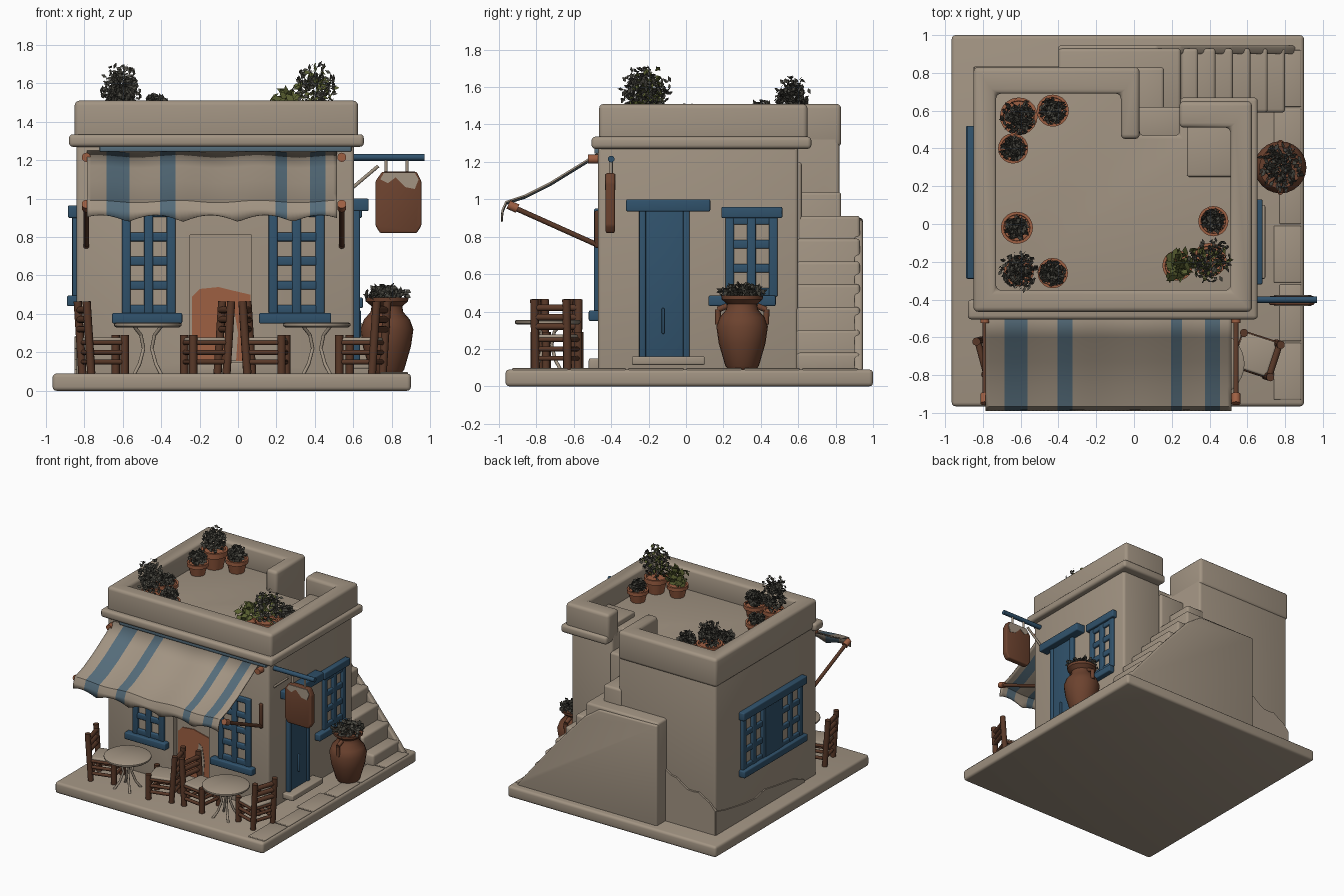
import bpy, bmesh, math, random
from mathutils import Vector, Matrix

random.seed(4)
if "Cube" in bpy.data.objects:
    bpy.data.objects.remove(bpy.data.objects["Cube"])
made = []


def material(name, *rgb):
    m = bpy.data.materials.new(name)
    m.use_nodes = True
    m.diffuse_color = (*rgb, 1)
    m.node_tree.nodes["Principled BSDF"].inputs["Base Color"].default_value = (*rgb, 1)
    return m


PLASTER = material("plaster", .36, .295, .225)
BLUE = material("blue paint", .03, .085, .15)
STRIPE = material("faded blue cloth", .09, .15, .195)
CLAY = material("terracotta", .34, .115, .055)
URN = material("dark clay", .15, .055, .028)
WOOD = material("brown wood", .1, .04, .021)
FOLIAGE = material("dry foliage", .065, .062, .05)
LEAF = material("green leaf", .1, .115, .03)


def finish(name, bm, *mats):
    bmesh.ops.recalc_face_normals(bm, faces=bm.faces)
    mesh = bpy.data.meshes.new(name)
    bm.to_mesh(mesh)
    bm.free()
    for m in mats:
        mesh.materials.append(m)
    ob = bpy.data.objects.new(name, mesh)
    bpy.context.collection.objects.link(ob)
    made.append(ob)
    return ob


def prism(name, pts, lo, hi, mat, axis="z", bevel=.012):
    """Extrude an outline along an axis and round its edges."""
    put = {"z": lambda a, b, c: (a, b, c), "y": lambda a, b, c: (a, c, b),
           "x": lambda a, b, c: (c, a, b)}[axis]
    bm = bmesh.new()
    low, high = [[bm.verts.new(put(a, b, c)) for a, b in pts] for c in (lo, hi)]
    bm.faces.new(low)
    bm.faces.new(high)
    for i in range(len(pts)):
        j = (i + 1) % len(pts)
        bm.faces.new((low[i], low[j], high[j], high[i]))
    bmesh.ops.recalc_face_normals(bm, faces=bm.faces)
    if bevel:
        bmesh.ops.bevel(bm, geom=bm.edges[:], offset=bevel, segments=3, profile=.5,
                        affect="EDGES", clamp_overlap=True)
    return finish(name, bm, mat)


def box(name, x0, x1, y0, y1, z0, z1, mat, bevel=.012):
    return prism(name, [(x0, y0), (x1, y0), (x1, y1), (x0, y1)], z0, z1, mat, "z", bevel)


def rod(bm, a, b, r, sides=10):
    a, b = Vector(a), Vector(b)
    turn = (b - a).to_track_quat("Z", "Y").to_matrix().to_4x4()
    bmesh.ops.create_cone(bm, cap_ends=True, segments=sides, radius1=r, radius2=r,
                          depth=(b - a).length, matrix=Matrix.Translation((a + b) / 2) @ turn)


def rods(name, mat, r, *paths):
    bm = bmesh.new()
    for path in paths:
        for a, b in zip(path, path[1:]):
            rod(bm, a, b, r)
    return finish(name, bm, mat)


def lathe(name, x, y, z, profile, mat, sides=24):
    bm = bmesh.new()
    rings = [[bm.verts.new((x + r * math.cos(t * math.tau / sides),
                            y + r * math.sin(t * math.tau / sides), z + h))
              for t in range(sides)] for r, h in profile]
    for a, b in zip(rings, rings[1:]):
        for t in range(sides):
            u = (t + 1) % sides
            bm.faces.new((a[t], a[u], b[u], b[t]))
    bm.faces.new(rings[0])
    bm.faces.new(rings[-1])
    return finish(name, bm, mat)


def bush(name, centre, r, h, mats, count=260, size=.02):
    """Loose ball of small diamond leaves."""
    bm = bmesh.new()
    for i in range(count):
        d = Vector([random.gauss(0, 1) for _ in range(3)]).normalized()
        d *= random.uniform(.35, 1)
        c = Vector(centre) + Vector((d.x * r, d.y * r, d.z * h))
        a = Vector([random.gauss(0, 1) for _ in range(3)]).normalized() * size
        b = a.orthogonal() * .5
        f = bm.faces.new([bm.verts.new(c + v) for v in (a, b, -a, -b)])
        f.material_index = i % len(mats)
    return finish(name, bm, *mats)


# Ground slab and paving
box("base_slab", -.965, .9, -.965, 1, 0, .09, PLASTER, .02)
for i in range(6):
    y = -.93 + i * .31
    box("paving_slab", .74 + .03 * (i % 2), .885, y, y + .3, .07, .097, PLASTER, .006)

# House body with the door recess cut in
body = prism("house_body", [(-.84, -.47), (.605, -.47), (.605, .6), (.24, .6), (.24, .47),
                            (.03, .47), (.03, .82), (-.84, .82)], .07, 1.34, PLASTER, bevel=.02)
cutter = box("door_cutter", -.25, .07, -.6, -.42, .15, .81, PLASTER, 0)
cut = body.modifiers.new("recess", "BOOLEAN")
cut.operation, cut.object, cut.solver = "DIFFERENCE", cutter, "EXACT"
bpy.context.view_layer.objects.active = body
bpy.ops.object.modifier_apply(modifier="recess")
made.remove(cutter)
bpy.data.objects.remove(cutter)
prism("front_door_paint", [(-.24, .155), (.065, .155), (.065, .5), (-.02, .52), (-.1, .54),
                           (-.2, .53), (-.24, .49)], -.427, -.418, CLAY, "y", 0)
prism("front_door_bare_patch", [(-.06, .155), (-.01, .155), (0, .3), (-.02, .42), (-.05, .44),
                                (-.07, .3)], -.43, -.426, PLASTER, "y", 0)
box("front_door_step", -.27, .09, -.52, -.44, .08, .15, PLASTER)

# Parapet, cornice and roof bench
prism("parapet", [(.24, .65), (.625, .65), (.625, -.465), (-.85, -.465), (-.85, .83),
                  (.03, .83), (.03, .45), (-.07, .45), (-.07, .69), (-.73, .69), (-.73, -.35),
                  (.51, -.35), (.51, .51), (.24, .51)], 1.28, 1.51, PLASTER, bevel=.025)
prism("cornice", [(-.88, -.505), (.655, -.505), (.655, .67), (.245, .67), (.245, .55),
                  (.55, .55), (.55, -.4), (-.88, -.4)], 1.27, 1.335, PLASTER, bevel=.02)
box("roof_bench", .28, .53, .25, .53, 1.3, 1.38, PLASTER)

# Outside stair, landing and turning steps
for i in range(7):
    end = .25 if i < 6 else -.4
    box("stair_step", min(end, .71 - .092 * i), .8 - .092 * i, .59, .93,
        .07, .18 + .122 * i, PLASTER, .018)
box("landing_step", .0, .16, .5, .83, .5, 1.04, PLASTER, .018)
box("top_step", .0, .25, .45, .62, .5, 1.2, PLASTER, .018)
prism("stair_side_wall", [(-.4, .08), (.86, .08), (.8, .16), (.52, .5), (.25, .8), (.12, .89),
                          (-.4, .9)], .9, .945, PLASTER, "y", .012)

# Ragged plaster skirts on back and left walls
n = 9
for name, axis, lo, hi, a, b, h0, h1 in (("back_plaster", "y", .81, .835, -.4, -.845, .52, .3),
                                         ("left_plaster", "x", -.85, -.83, .83, -.3, .28, .13)):
    top = [(a + (b - a) * i / n, h0 + (h1 - h0) * i / n + random.uniform(-.03, .03))
           for i in range(n + 1)]
    prism(name, [(b, .08), (a, .08)] + top, lo, hi, PLASTER, axis, 0)


# Joinery placed on a wall: u along it, o outwards from it
def wall_box(name, side, u0, u1, z0, z1, o, mat=BLUE, bevel=.008):
    if side == "front":
        return box(name, u0, u1, -.47 - o, -.455, z0, z1, mat, bevel)
    if side == "right":
        return box(name, .59, .605 + o, u0, u1, z0, z1, mat, bevel)
    return box(name, -.84 - o, -.825, u0, u1, z0, z1, mat, bevel)


def window(side, u0, u1, z0, z1, cols, rows, w=.046):
    for i in range(cols + 1):
        u = u0 + (u1 - u0 - w) * i / cols
        wall_box(side + "_window_upright", side, u, u + w, z0, z1, .022)
    for i in range(rows + 1):
        z = z0 + (z1 - z0 - w) * i / rows
        wall_box(side + "_window_rail", side, u0, u1, z, z + w, .018)


for u0, u1 in ((-.605, -.325), (.16, .45)):
    window("front", u0, u1, .4, .95, 2, 4)
    wall_box("front_window_sill", "front", u0 - .05, u1 + .035, .35, .405, .05)
window("right", .21, .49, .48, .91, 2, 3)
wall_box("right_window_lintel", "right", .19, .515, .9, .96, .04)
wall_box("right_window_sill", "right", .12, .48, .43, .485, .045)
window("left", .2, .5, .48, .93, 2, 3)
window("left", -.27, .03, .48, .93, 2, 3)
wall_box("left_middle_shutter", "left", .02, .21, .48, .93, .025)
wall_box("left_window_lintel", "left", -.29, .52, .9, .965, .045)
wall_box("left_window_sill", "left", -.29, .52, .44, .495, .05)

# Side door
wall_box("side_door", "right", -.25, .02, .15, .95, .02)
for u in (-.25, -.015):
    wall_box("side_door_jamb", "right", u, u + .035, .15, .95, .03)
wall_box("side_door_handle", "right", -.13, -.115, .28, .42, .035)
wall_box("side_door_lintel", "right", -.32, .13, .935, 1.0, .075)
wall_box("side_door_step", "right", -.29, .1, .115, .16, .09, PLASTER)

# Striped awning with a scalloped hem
bm = bmesh.new()
section = [(-.47, 1.245), (-.6, 1.165), (-.73, 1.085), (-.86, 1.02), (-.965, .985),
           (-.985, .94), (-.99, .88)]
xs = [-.785 + i * .02 for i in range(66)]
rows = [[bm.verts.new((x, y, z + (.035 * abs(math.sin(x * 11)) if k == 6 else
                                  .006 * math.sin(x * 15)))) for x in xs]
        for k, (y, z) in enumerate(section)]
bands = ((-.685, -.57), (-.41, -.325), (.19, .265), (.37, .46))
for a, b in zip(rows, rows[1:]):
    for i in range(len(xs) - 1):
        f = bm.faces.new((a[i], a[i + 1], b[i + 1], b[i]))
        f.material_index = any(p < xs[i] + .01 < q for p, q in bands)
awning = finish("awning", bm, PLASTER, STRIPE)
awning.modifiers.new("cloth", "SOLIDIFY").thickness = .01
box("awning_rail", -.72, .59, -.49, -.46, 1.245, 1.275, STRIPE, .005)
for x in (-.79, .54):
    rods("awning_arm", WOOD, .014, [(x, -.46, .75), (x, -.94, .965)])
    rods("awning_knob", CLAY, .024, [(x, -.47, 1.215), (x, -.525, 1.215)],
         [(x, -.9, .95), (x, -.95, .972)])
    box("awning_bracket", x - .015, x + .015, -.49, -.46, .74, .94, WOOD)

# Hanging sign
rods("sign_bar", BLUE, .018, [(.6, -.4, 1.215), (.97, -.4, 1.215)])
rods("sign_brace", PLASTER, .009, [(.6, -.4, 1.06), (.73, -.4, 1.17)],
     [(.77, -.4, 1.21), (.77, -.4, 1.12)], [(.88, -.4, 1.21), (.88, -.4, 1.12)])
prism("sign_board", [(.74, .82), (.93, .82), (.955, .86), (.955, 1.09), (.93, 1.14), (.75, 1.14),
                     (.715, 1.09), (.715, .86)], -.43, -.38, URN, "y", .01)
prism("sign_worn_top", [(.74, 1.1), (.78, 1.08), (.82, 1.11), (.87, 1.06), (.92, 1.05),
                        (.94, 1.1), (.92, 1.135), (.76, 1.135)], -.434, -.376, PLASTER, "y", 0)

# Large urn with handles
lathe("urn", .775, .3, .09, [(.075, 0), (.09, .02), (.125, .14), (.138, .23), (.12, .28),
                             (.085, .32), (.08, .35), (.11, .375), (.112, .395), (.09, .39)], URN)
for s in (-1, 1):
    rods("urn_handle", URN, .016, [(.775, .3 + s * .08, .43), (.775, .3 + s * .13, .41),
                                   (.775, .3 + s * .128, .33)])
bush("urn_plant", (.775, .3, .505), .125, .045, [FOLIAGE])

# Roof pots: place, pot radius and height, bush radius and top
for x, y, r, h, br, top in ((-.61, .57, .1, .15, .095, 1.66), (-.43, .6, .085, .11, .07, 1.54),
                            (-.64, .4, .08, .1, .065, 1.53), (-.62, -.02, .085, .1, .06, 1.5),
                            (-.61, -.25, .08, .11, .105, 1.71), (-.43, -.26, .08, .1, .07, 1.54),
                            (.42, .015, .08, .1, .06, 1.51), (.4, -.19, .09, .13, .12, 1.71),
                            (.23, -.22, .08, .1, .085, 1.57)):
    lathe("roof_pot", x, y, 1.335, [(r * .65, 0), (r * .88, h * .7), (r, h * .72), (r, h),
                                    (r * .82, h), (r * .8, h * .85)], CLAY, 20)
    base = 1.335 + h * .8
    half = (top - base) / 2
    green = x > 0 and y < -.1
    bush("roof_plant", (x, y, base + half), br, half,
         [LEAF] if x == .23 else [FOLIAGE, FOLIAGE, LEAF] if green else [FOLIAGE],
         60 if x == .23 else 300, .035 if x == .23 else .018)


# Chairs and round tables
def chair(x, y, turn):
    place = Matrix.Translation((x, y, .09)) @ Matrix.Rotation(math.radians(turn), 4, "Z")
    bm = bmesh.new()
    for s in (-.09, .09):
        rod(bm, (-.09, s, 0), (-.115, s, .375), .022)
        rod(bm, (.09, s, 0), (.09, s, .2), .022)
        for z in (.06, .11, .16):
            rod(bm, (-.09, s, z), (.09, s, z), .013)
            rod(bm, (s, -.09, z), (s, .09, z), .013)
    for z in (.23, .28, .33):
        rod(bm, (-.108, -.09, z), (-.108, .09, z), .018)
    finish("chair_frame", bm, WOOD).matrix_world = place
    box("chair_seat", -.095, .095, -.095, .095, .16, .188, PLASTER).matrix_world = place


for x, y, turn in ((-.7, -.68, 15), (-.17, -.7, 195), (.15, -.68, -8), (.64, -.69, 162)):
    chair(x, y, turn)
for x in (-.47, .41):
    y = -.74
    lathe("table_top", x, y, .33, [(.165, 0), (.175, .008), (.175, .02), (.165, .026)], PLASTER, 32)
    legs = [[(x + r * math.cos(t), y + r * math.sin(t), z) for r, z in
             ((.1, .085), (.06, .14), (.03, .22), (.05, .29), (.1, .335))]
            for t in (math.pi / 4 + k * math.pi / 2 for k in range(4))]
    rods("table_legs", PLASTER, .009, *legs)

# Smooth shading with crisp corners
bpy.ops.object.select_all(action="DESELECT")
for ob in made:
    ob.select_set(True)
bpy.context.view_layer.objects.active = made[0]
bpy.ops.object.shade_smooth_by_angle(angle=math.radians(40))
